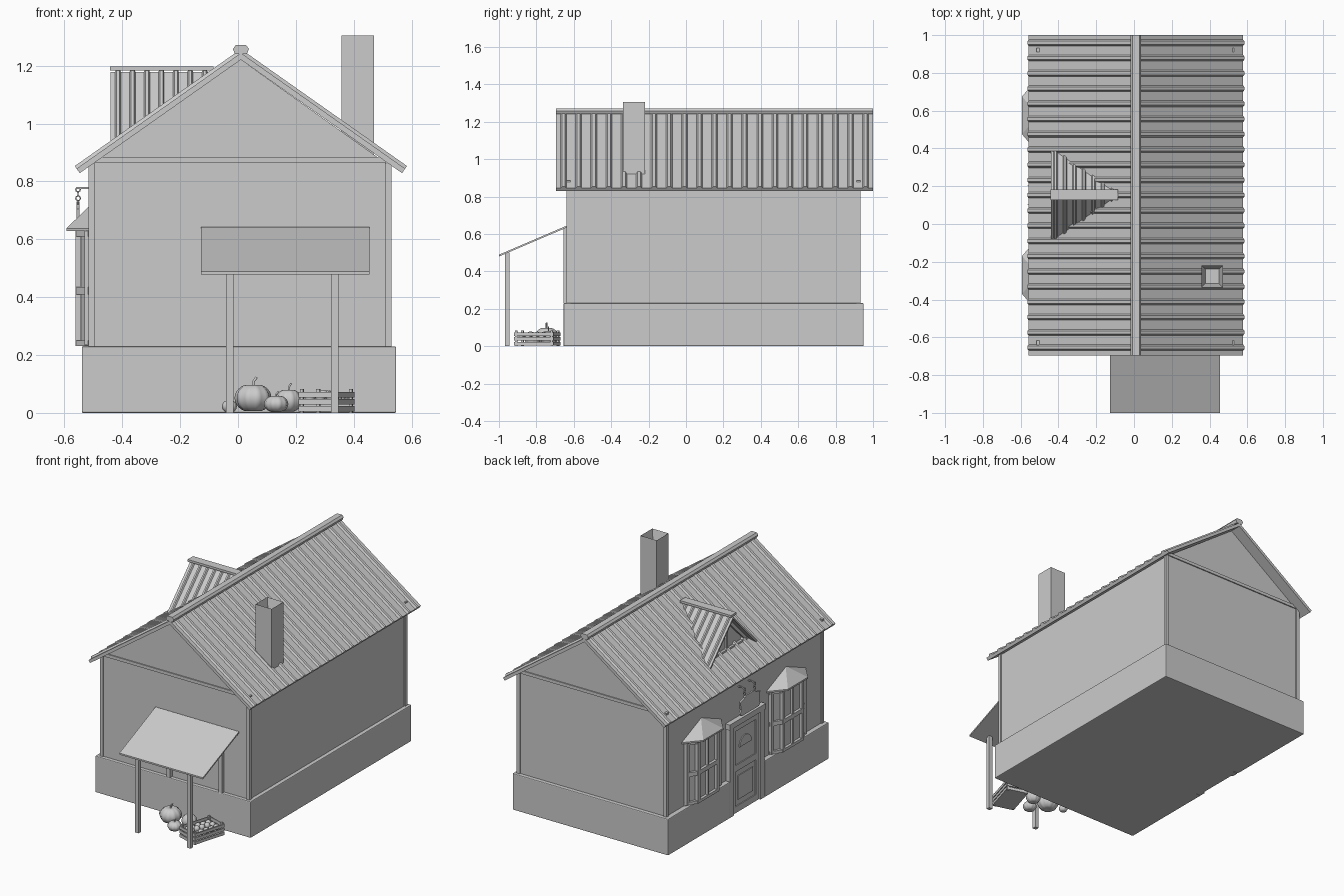
import bpy, bmesh, math, random
from mathutils import Vector, Matrix

if "Cube" in bpy.data.objects:
    bpy.data.objects.remove(bpy.data.objects["Cube"])
random.seed(4)

grey = bpy.data.materials.new("plain grey")
grey.use_nodes = True
grey.diffuse_color = (0.6, 0.6, 0.6, 1)
grey.node_tree.nodes["Principled BSDF"].inputs["Base Color"].default_value = (0.6, 0.6, 0.6, 1)


def finish(name, bm, bevel=0):
    bmesh.ops.recalc_face_normals(bm, faces=bm.faces)
    me = bpy.data.meshes.new(name)
    bm.to_mesh(me)
    bm.free()
    me.materials.append(grey)
    ob = bpy.data.objects.new(name, me)
    bpy.context.collection.objects.link(ob)
    if bevel:
        m = ob.modifiers.new("bevel", "BEVEL")
        m.width = bevel
        m.segments = 2
    return ob


def prism(name, pts, axis, a, b, bevel=0):
    """Extrude a 2D outline along an axis from a to b."""
    place = {"x": lambda p, t: (t, p[0], p[1]),
             "y": lambda p, t: (p[0], t, p[1]),
             "z": lambda p, t: (p[0], p[1], t)}[axis]
    bm = bmesh.new()
    low = [bm.verts.new(place(p, a)) for p in pts]
    top = [bm.verts.new(place(p, b)) for p in pts]
    bm.faces.new(low)
    bm.faces.new(top)
    for i in range(len(pts)):
        j = (i + 1) % len(pts)
        bm.faces.new((low[i], low[j], top[j], top[i]))
    return finish(name, bm, bevel)


def box(name, x, y, z, bevel=0):
    return prism(name, [(x[0], y[0]), (x[1], y[0]), (x[1], y[1]), (x[0], y[1])], "z", *z, bevel)


def sheet(name, rows):
    """Skin a run of four-point cross-sections into a closed sheet."""
    bm = bmesh.new()
    rings = [[bm.verts.new(p) for p in r] for r in rows]
    for r, s in zip(rings, rings[1:]):
        for i in range(4):
            j = (i + 1) % 4
            bm.faces.new((r[i], r[j], s[j], s[i]))
    bm.faces.new(rings[0])
    bm.faces.new(rings[-1])
    return finish(name, bm)


def ribs(start, end, count, height):
    """Distance and height pairs of a ribbed metal profile."""
    step = (end - start) / count
    out = []
    for i in range(count):
        for f, h in ((0, 0), (0.3, 0), (0.4, 1), (0.6, 1), (0.7, 0)):
            out.append((start + (i + f) * step, h * height))
    return out + [(end, 0)]


# Main body
CX, DY = 0.01, 0.155
PITCH = 0.704
COS = 1 / math.hypot(1, PITCH)
SIN = PITCH * COS
UNDER = 1.221
L, R, F, B = -0.517, 0.53, -0.64, 0.933

prism("foundation", [(-0.54, -0.655), (0.547, -0.655), (0.547, 0.95), (-0.54, 0.95),
                     (-0.54, DY + 0.175), (-0.508, DY + 0.175),
                     (-0.508, DY - 0.175), (-0.54, DY - 0.175)], "z", 0, 0.23, 0.005)
eave = UNDER - PITCH * 0.52
prism("walls", [(L + 0.007, 0.2), (R - 0.007, 0.2), (R - 0.007, eave), (CX, UNDER),
                (L + 0.007, eave)], "y", F + 0.007, B - 0.007)
for x in (L, R - 0.022):
    for y in (F, B - 0.022):
        box("corner_post", (x, x + 0.022), (y, y + 0.022), (0.23, 0.862))
for y in (F, B - 0.022):
    box("gable_beam", (L, R), (y, y + 0.022), (0.865, 0.885))

# Ribbed roof and ridge cap
for s in (-1, 1):
    rows = []
    for y, h in ribs(-0.695, 1.0, 21, 0.011):
        t = 0.019 + h
        ex, ez = CX + s * 0.557, UNDER - PITCH * 0.557
        rows.append([(CX, y, UNDER), (CX, y, UNDER + t / COS),
                     (ex + s * SIN * t, y, ez + COS * t), (ex, y, ez)])
    sheet("roof_side", rows)
prism("ridge_cap", [(CX - 0.02, 1.24), (CX + 0.02, 1.24), (CX + 0.028, 1.258),
                    (CX + 0.018, 1.271), (CX - 0.018, 1.271), (CX - 0.028, 1.258)], "y", -0.695, 1.0)

# Dormer
DZ = 1.165
for s in (-1, 1):
    rows = []
    for x, h in ribs(-0.44, -0.09, 7, 0.009):
        t = 0.01 + h
        k = max(0.004, (DZ + 0.012 - (1.245 - PITCH * (CX - x))) / 1.02)
        rows.append([(x, DY, DZ), (x, DY, DZ + t * 1.41),
                     (x, DY + s * (k + t * 0.7), DZ - 1.02 * k + t * 0.7),
                     (x, DY + s * k, DZ - 1.02 * k)])
    sheet("dormer_roof", rows)
box("dormer_ridge_cap", (-0.442, -0.085), (DY - 0.027, DY + 0.027), (1.183, 1.197))
prism("dormer_wall", [(DY - 0.215, 0.945), (DY + 0.215, 0.945), (DY, DZ)], "x", -0.385, -0.37)
for s in (-1, 1):
    prism("dormer_trim", [(DY, DZ), (DY, DZ - 0.03), (DY + s * 0.19, 0.945),
                          (DY + s * 0.218, 0.945)], "x", -0.4, -0.38)
box("dormer_sill", (-0.402, -0.38), (DY - 0.21, DY + 0.21), (0.94, 0.965))
box("dormer_mullion", (-0.398, -0.38), (DY - 0.008, DY + 0.008), (0.95, 1.15))

# Chimney with a flue
bm = bmesh.new()
bmesh.ops.create_cube(bm, size=1, matrix=Matrix.Translation((0.414, -0.277, 1.09))
                      @ Matrix.Diagonal((0.113, 0.117, 0.43, 1)))
top = max(bm.faces, key=lambda f: f.calc_center_median().z)
bmesh.ops.inset_region(bm, faces=[top], thickness=0.028)
bmesh.ops.translate(bm, verts=top.verts, vec=(0, 0, -0.08))
finish("chimney", bm)

# Awning on posts
prism("awning", [(-0.64, 0.643), (-1.0, 0.489), (-1.0, 0.479), (-0.64, 0.633)], "x", -0.128, 0.455)
for x in (-0.041, 0.322):
    box("awning_post", (x, x + 0.025), (-0.969, -0.944), (0, 0.5))
    box("awning_wall_post", (x, x + 0.025), (-0.655, -0.63), (0.23, 0.632))


# Bay windows
def bay_outline(y, grow):
    w, f, d = 0.17 + grow, 0.1 + grow * 0.6, -0.557 - grow
    return [(L + 0.01, y + w), (L, y + w), (d, y + f), (d, y - f), (L, y - w), (L + 0.01, y - w)]


for y in (0.575, -0.27):
    prism("bay_glass", bay_outline(y, -0.012), "z", 0.24, 0.62)
    for z0, z1 in ((0.232, 0.25), (0.41, 0.436), (0.61, 0.63)):
        prism("bay_rail", bay_outline(y, 0.005), "z", z0, z1)
    for s in (-1, 1):
        box("bay_corner_post", (-0.562, -0.542), (y + s * 0.095 - 0.012, y + s * 0.095 + 0.012), (0.235, 0.63))
        box("bay_wall_post", (-0.53, L + 0.01), (y + s * 0.16 - 0.013, y + s * 0.16 + 0.013), (0.235, 0.63))
    box("bay_mullion", (-0.56, -0.54), (y - 0.007, y + 0.007), (0.235, 0.63))
    bm = bmesh.new()
    rim = [bm.verts.new((px, py, z)) for z in (0.628, 0.638) for px, py in
           ((L + 0.01, y + 0.2), (-0.593, y + 0.1), (-0.593, y - 0.1), (L + 0.01, y - 0.2))]
    peak = bm.verts.new((L + 0.01, y, 0.722))
    bm.faces.new(rim[:4])
    for i in range(4):
        j = (i + 1) % 4
        bm.faces.new((rim[i], rim[j], rim[j + 4], rim[i + 4]))
        bm.faces.new((rim[i + 4], rim[j + 4], peak))
    finish("bay_roof", bm)

# Door with frame and panels
box("door_leaf", (-0.52, -0.5), (DY - 0.14, DY + 0.14), (0, 0.55))
for s in (-1, 1):
    c = DY + s * 0.152
    box("door_jamb", (-0.537, -0.5), (c - 0.02, c + 0.02), (0, 0.565))
    c = DY + s * 0.118
    box("door_stile", (-0.526, -0.515), (c - 0.016, c + 0.016), (0, 0.55))
box("door_lintel", (-0.541, -0.5), (DY - 0.18, DY + 0.18), (0.555, 0.59))
for z0, z1 in ((0, 0.04), (0.26, 0.3), (0.515, 0.55)):
    box("door_rail", (-0.526, -0.515), (DY - 0.11, DY + 0.11), (z0, z1))
box("door_lower_panel", (-0.525, -0.515), (DY - 0.075, DY + 0.075), (0.075, 0.225))
fan = [(DY + 0.06 * math.cos(a * math.pi / 8), 0.4 + 0.06 * math.sin(a * math.pi / 8)) for a in range(9)]
prism("door_fanlight", fan, "x", -0.526, -0.515)

# Hanging sign board with notched corners
half = [(0.0, 0.615), (0.085, 0.615), (0.1, 0.63), (0.09, 0.655), (0.1, 0.705), (0.06, 0.715), (0.04, 0.73)]
outline = [(DY + a, b) for a, b in half] + [(DY - a, b) for a, b in reversed(half[1:])]
prism("sign_board", outline, "x", -0.558, -0.548)
for s in (-1, 1):
    c = DY + s * 0.05
    box("sign_bracket", (-0.558, L + 0.01), (c - 0.004, c + 0.004), (0.774, 0.781))
    for i in range(4):
        bpy.ops.mesh.primitive_torus_add(major_radius=0.008, minor_radius=0.002, major_segments=10,
                                         minor_segments=6, location=(-0.553, c, 0.772 - i * 0.015),
                                         rotation=(math.pi / 2, 0, (i % 2) * math.pi / 2))
        bpy.context.object.name = "sign_chain_link"
        bpy.context.object.data.materials.append(grey)


# Pumpkins with curved stems
def pumpkin(x, y, r, h):
    bm = bmesh.new()
    bmesh.ops.create_uvsphere(bm, u_segments=40, v_segments=14, radius=1)
    for v in bm.verts:
        a = math.atan2(v.co.y, v.co.x)
        flat = math.hypot(v.co.x, v.co.y)
        k = r * (0.93 + 0.07 * abs(math.cos(a * 5)))
        dip = 1 - 0.2 * max(0, 1 - flat * 2)
        v.co = Vector((x + v.co.x * k, y + v.co.y * k, h / 2 + v.co.z * h / 2 * dip))
    for f in bm.faces:
        f.smooth = True
    finish("pumpkin", bm)
    cu = bpy.data.curves.new("pumpkin_stem", "CURVE")
    cu.dimensions = "3D"
    cu.bevel_depth = r * 0.08
    cu.bevel_resolution = 1
    cu.use_fill_caps = True
    sp = cu.splines.new("POLY")
    sp.points.add(2)
    for p, (dx, dz) in zip(sp.points, ((0, 0.85), (0.02, 1.05), (0.2, 1.2))):
        p.co = (x + dx * r, y, dz * h, 1)
    cu.materials.append(grey)
    bpy.context.collection.objects.link(bpy.data.objects.new("pumpkin_stem", cu))


pumpkin(0.052, -0.745, 0.064, 0.103)
pumpkin(0.132, -0.82, 0.042, 0.062)
pumpkin(0.175, -0.735, 0.045, 0.085)
pumpkin(-0.03, -0.7, 0.026, 0.045)

# Slatted crate of fruit, turned a little
turn = Matrix.Translation((0.306, -0.796, 0)) @ Matrix.Rotation(math.radians(-16.5), 4, "Z")
W, D = 0.067, 0.107
parts = [box("crate_floor", (-W, W), (-D, D), (0.004, 0.012))]
for s in (-1, 1):
    for z in (0.004, 0.029, 0.054):
        parts.append(box("crate_side_slat", (s * W - 0.003, s * W + 0.003), (-D, D), (z, z + 0.019)))
        parts.append(box("crate_end_slat", (-W, W), (s * D - 0.003, s * D + 0.003), (z, z + 0.019)))
    for t in (-1, 1):
        px, py = s * (W - 0.008), t * (D - 0.008)
        parts.append(box("crate_post", (px - 0.006, px + 0.006), (py - 0.006, py + 0.006), (0, 0.083)))
for i in range(3):
    for j in range(5):
        bm = bmesh.new()
        spot = (-0.038 + i * 0.038, -0.076 + j * 0.038, 0.05 + random.random() * 0.012)
        bmesh.ops.create_uvsphere(bm, u_segments=14, v_segments=8, radius=0.018,
                                  matrix=Matrix.Translation(spot))
        for f in bm.faces:
            f.smooth = True
        parts.append(finish("fruit", bm))
for ob in parts:
    ob.matrix_world = turn
